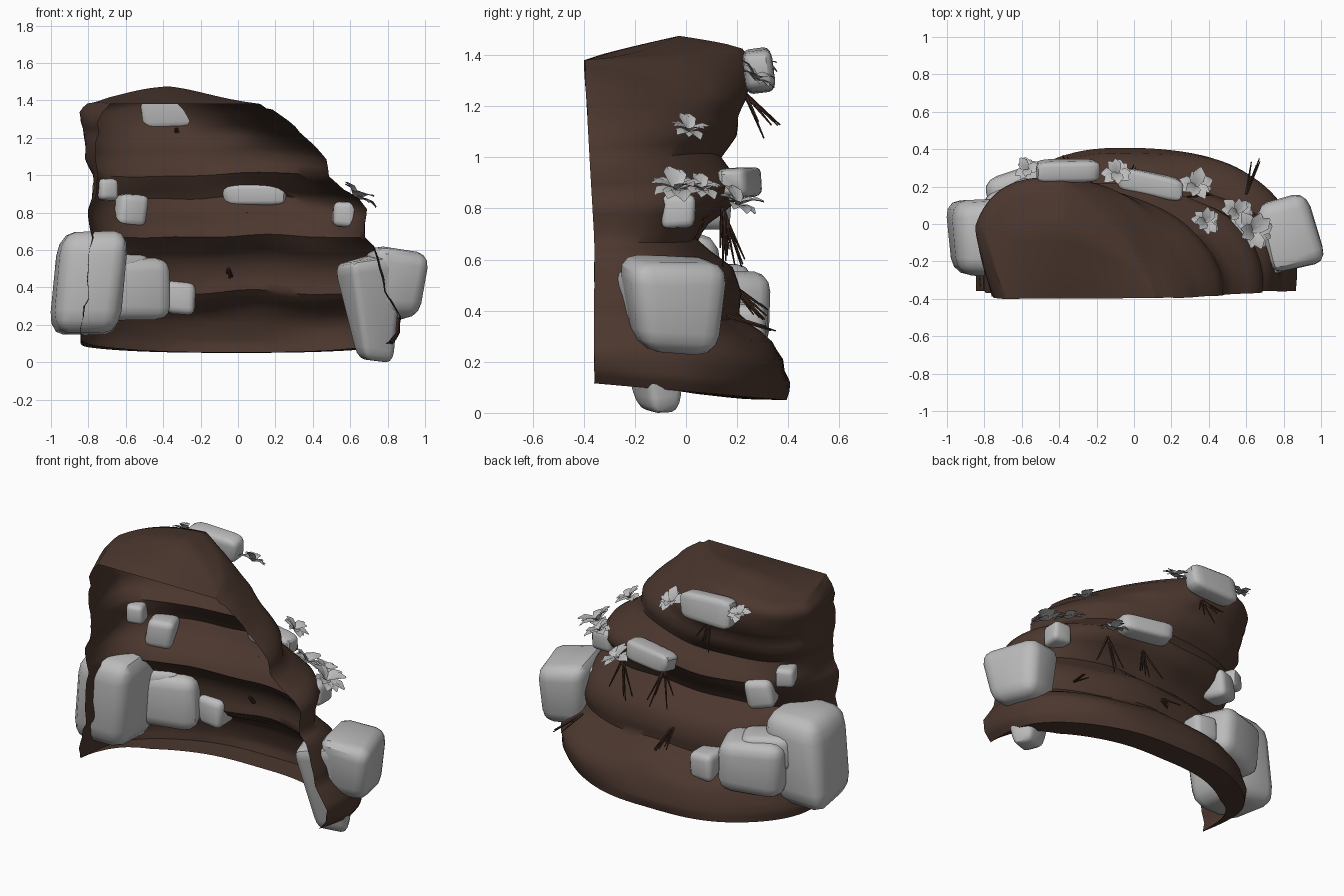
import bpy, bmesh, math, random
from mathutils import Vector, Matrix, Euler, noise

if "Cube" in bpy.data.objects:
    bpy.data.objects.remove(bpy.data.objects["Cube"])

random.seed(4)

def mat(name, c):
    m = bpy.data.materials.new(name)
    m.diffuse_color = (*c, 1)
    m.use_nodes = True
    m.node_tree.nodes["Principled BSDF"].inputs["Base Color"].default_value = m.diffuse_color
    return m

EARTH = mat("earth brown", (0.072, 0.039, 0.028))
STONE = mat("stone grey", (0.5, 0.5, 0.5))
ROOT = mat("root brown", (0.045, 0.022, 0.015))

def finish(name, bm, material, angle=40):
    me = bpy.data.meshes.new(name)
    bm.to_mesh(me)
    bm.free()
    me.materials.append(material)
    ob = bpy.data.objects.new(name, me)
    bpy.context.collection.objects.link(ob)
    bpy.context.view_layer.objects.active = ob
    ob.select_set(True)
    bpy.ops.object.shade_smooth_by_angle(angle=math.radians(angle))
    ob.select_set(False)
    return ob

# ---- cliff: open half-shell lofted from strata rings (z, left x, right x, back y)
ROWS = [(.05, -.87, .87, .39), (.12, -.88, .91, .41), (.21, -.86, .92, .385),
        (.28, -.85, .88, .33), (.33, -.83, .85, .24), (.37, -.83, .83, .20),
        (.45, -.84, .82, .21), (.55, -.83, .80, .18), (.62, -.83, .78, .10),
        (.67, -.82, .73, .045), (.74, -.83, .72, .09), (.82, -.84, .72, .18),
        (.88, -.83, .68, .22), (.93, -.83, .59, .18), (1.0, -.84, .51, .13),
        (1.09, -.87, .49, .19), (1.17, -.87, .42, .20), (1.23, -.87, .34, .23),
        (1.30, -.88, .27, .25), (1.37, -.87, .20, .24), (1.425, -.83, .13, .22)]
COLS = 56

def ring_point(z, xl, xr, yb, t):
    k = min(1, max(0, (z - .7) / .7))
    front = -.36 - .04 * k
    cx = -.38 * k
    a = math.pi * (1 - t)
    left = a > math.pi / 2
    n = 2.5 + .9 * k if left else 2.4 - 1.1 * k
    c, s = abs(math.cos(a)) ** (2 / n), max(0, math.sin(a)) ** (2 / n)
    x = cx + ((xl - cx) if left else (xr - cx)) * c
    p = Vector((x, front + (yb - front) * s, z))
    near = max(0, 1 - (p.y - front) / .38)              # open ends pinch inward
    p.x += (.03 + .12 * k) * near if left else -.05 * near * (1 - k)
    p.z += .075 * (1 - s) * max(0, 1 - z / .4)          # base rises toward the ends
    p.z -= .04 * c * max(0, (z - 1.2) / .2)             # top drops toward the ends
    w = noise.noise(Vector((p.x * 2.2, p.y * 2.2, z * 9)))
    out = Vector((p.x - cx, p.y + .2, 0)).normalized()
    p += out * w * .022
    if .3 < z < 1.38:
        p.z += .035 * noise.noise(Vector((p.x * 2.5, p.y * 2.5, 3)))
    p.y = max(p.y, front)
    return p

def cliff():
    fine = []                                           # two steps per stratum
    for r0, r1 in zip(ROWS, ROWS[1:]):
        fine += [r0, tuple((a + b) / 2 for a, b in zip(r0, r1))]
    fine.append(ROWS[-1])
    ts = [i / COLS for i in range(COLS + 1)]
    grid = [[ring_point(*r, t) for t in ts] for r in fine]
    # turned-under lip at the base, fading out at both ends
    lip = []
    for p, t in zip(grid[0], ts):
        f = min(1, math.sin(math.pi * t) * 1.6)
        lip.append(Vector((p.x * (1 - .13 * f), -.36 + (p.y + .36) * (1 - .22 * f), p.z + .004)))
    grid.insert(0, lip)
    # domed cap running from the top ring to the straight front edge
    top = grid[-1]
    a, b = top[0], top[-1]
    for j in range(1, 11):
        s = j / 10
        row = []
        for i, t in enumerate(ts):
            q = a.lerp(b, min(1, max(0, (top[i].x - a.x) / (b.x - a.x))))
            p = top[i].lerp(q, s)
            hump = math.exp(-((p.x + .38) / .36) ** 2)
            ridge = s / .4 if s < .4 else (1 - s) / .6
            p.z += .068 * ridge ** .8 * hump * math.sin(math.pi * t)
            row.append(p)
        grid.append(row)
    bm = bmesh.new()
    vs = [[bm.verts.new(p) for p in row] for row in grid]
    for r0, r1 in zip(vs, vs[1:]):
        for i in range(COLS):
            bm.faces.new((r0[i + 1], r0[i], r1[i], r1[i + 1]))
    bmesh.ops.remove_doubles(bm, verts=bm.verts, dist=.0005)
    finish("cliff", bm, EARTH, 50)

cliff()

# ---- rocks: rounded, slightly irregular blocks
def rock(name, loc, size, rot=(0, 0, 0), taper=0, bevel=.22):
    bm = bmesh.new()
    bmesh.ops.create_cube(bm, size=1)
    for v in bm.verts:
        v.co += Vector([random.uniform(-.07, .05) * (1 if c > 0 else -1) for c in v.co])
        if v.co.z < 0:
            v.co.x *= 1 - taper
            v.co.y *= 1 - taper
    bmesh.ops.bevel(bm, geom=bm.edges[:], offset=bevel, segments=3, profile=.5, affect='EDGES')
    M = Matrix.Translation(loc) @ Euler(rot).to_matrix().to_4x4() @ Matrix.Diagonal((*size, 1))
    bm.transform(M)
    finish(name, bm, STONE, 35)

rock("left_boulder", (-.80, -.08, .42), (.37, .42, .56), (0, .06, .05))
rock("left_block", (-.58, .15, .40), (.38, .30, .34), (0, 0, .3))
rock("left_back_block", (-.64, .11, .48), (.30, .22, .22), (0, 0, .5))
rock("left_small_rock", (-.31, .23, .34), (.16, .17, .18))
rock("left_upper_rock", (-.58, .08, .81), (.17, .17, .18), (0, .15, .3))
rock("left_high_rock", (-.71, .02, .92), (.11, .15, .12), (0, 0, .4))
rock("right_boulder", (.83, -.05, .42), (.31, .38, .38), (0, .05, .25), .2)
rock("right_wedge", (.71, -.13, .28), (.32, .27, .57), (.05, -.12, .4), .5, .12)
rock("right_upper_rock", (.57, -.03, .79), (.13, .13, .14))
rock("top_ledge_slab", (-.36, .285, 1.34), (.34, .12, .17), (.15, 0, 0))
rock("middle_ledge_slab", (.09, .21, .90), (.34, .12, .12), (.1, 0, -.2))

# ---- plants: rosettes of folded leaves
def plant(i, loc, r, face):
    bm = bmesh.new()
    for k in range(11):
        ang = k * 2.4
        lift = .05 + .16 * (k % 5)
        M = (Matrix.Translation(loc) @ Matrix.Rotation(face, 4, 'Z') @ Matrix.Rotation(.35, 4, 'Y')
             @ Matrix.Rotation(ang, 4, 'Z') @ Matrix.Rotation(-lift, 4, 'Y'))
        L = r * random.uniform(.8, 1.1)
        rows = []
        for u, w, h in ((0, .08, 0), (.35, .28, .1), (.7, .32, .08), (1, .06, -.08)):
            rows.append([bm.verts.new(M @ Vector((u * L, s * w * L, (h + .06 * abs(s)) * L)))
                         for s in (-1, 0, 1)])
        for a, b in zip(rows, rows[1:]):
            for c in range(2):
                bm.faces.new((a[c], b[c], b[c + 1], a[c + 1]))
    finish(f"plant_{i}", bm, STONE)

for i, (loc, r, face) in enumerate([
        ((-.57, .29, 1.36), .07, 1.8), ((-.09, .27, 1.30), .09, 1.4),
        ((.38, .01, 1.10), .08, .6), ((.63, -.04, .87), .11, .3),
        ((.55, .06, .87), .09, .6), ((.33, .20, .81), .10, 1.0)]):
    plant(i, loc, r, face)

# ---- hanging roots: fans of thin tapered spikes
def roots(i, loc, out, length, n=6):
    bm = bmesh.new()
    for k in range(n):
        d = Vector((out[0], out[1], -1)) + Vector(
            [random.uniform(-.45, .45), random.uniform(-.2, .3), random.uniform(-.1, .3)])
        L = length * random.uniform(.7, 1.1)
        d.normalize()
        M = Matrix.Translation(Vector(loc) + d * L / 2) @ d.to_track_quat('Z', 'Y').to_matrix().to_4x4()
        bmesh.ops.create_cone(bm, cap_ends=True, segments=5, radius1=.008, radius2=.003,
                              depth=L, matrix=M)
    finish(f"roots_{i}", bm, ROOT)

for i, (loc, out, L, n) in enumerate([
        ((-.33, .23, 1.25), (.1, .5), .18, 6), ((.05, .14, .80), (0, .15), .22, 6),
        ((.33, .15, .79), (.1, .1), .22, 5), ((-.05, .18, .50), (0, .8), .18, 6),
        ((.60, .16, .38), (.8, 2.5), .2, 4)]):
    roots(i, loc, out, L, n)
